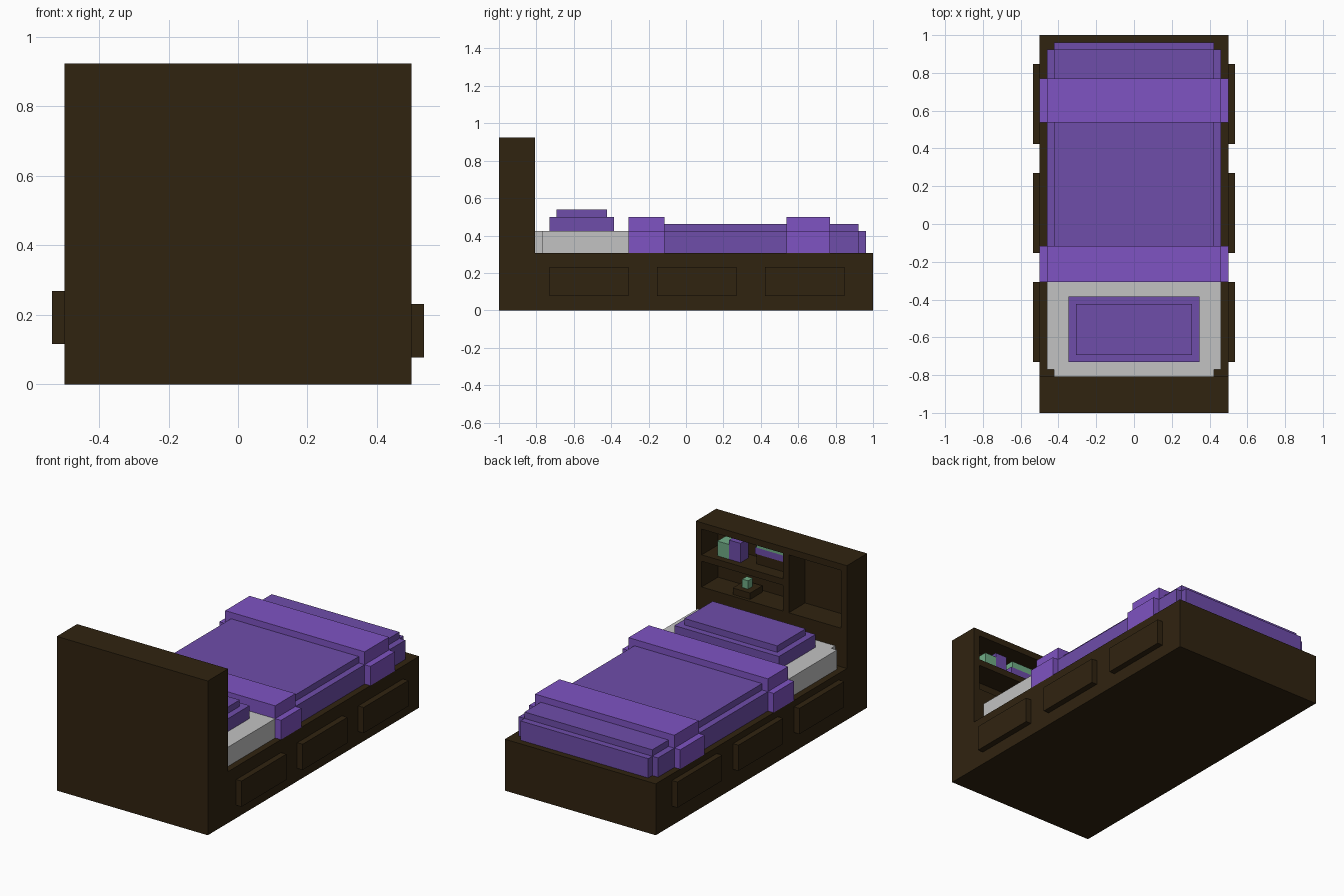
import bpy, bmesh
from mathutils import Vector

cube = bpy.data.objects.get("Cube")
if cube:
    bpy.data.objects.remove(cube, do_unlink=True)

U = 1 / 26  # one design step; the bed is 26 x 52 steps


def material(name, rgb):
    """Flat material from sRGB 0-255 values."""
    lin = [((c / 255 + 0.055) / 1.055) ** 2.4 if c > 10 else c / 255 / 12.92 for c in rgb]
    m = bpy.data.materials.new(name)
    m.use_nodes = True
    m.diffuse_color = (*lin, 1)
    bsdf = next(n for n in m.node_tree.nodes if n.type == 'BSDF_PRINCIPLED')
    bsdf.inputs["Base Color"].default_value = (*lin, 1)
    bsdf.inputs["Roughness"].default_value = 0.9
    return m


WOOD = material("dark_wood", (48, 35, 16))
BLANKET = material("blanket_purple", (110, 77, 170))
FOLD = material("fold_purple", (126, 83, 194))
SHEET = material("sheet_grey", (194, 194, 194))
GREEN = material("ornament_green", (112, 172, 134))


def finish(name, bm, mat):
    bmesh.ops.recalc_face_normals(bm, faces=bm.faces)
    bmesh.ops.scale(bm, vec=(U, U, U), verts=bm.verts)
    mesh = bpy.data.meshes.new(name)
    bm.to_mesh(mesh)
    bm.free()
    mesh.materials.append(mat)
    obj = bpy.data.objects.new(name, mesh)
    bpy.context.collection.objects.link(obj)
    return obj


def boxes(name, mat, *ranges):
    """One object from boxes given as (x0, x1, y0, y1, z0, z1) in steps."""
    bm = bmesh.new()
    for x0, x1, y0, y1, z0, z1 in ranges:
        verts = bmesh.ops.create_cube(bm, size=1)["verts"]
        bmesh.ops.scale(bm, vec=(x1 - x0, y1 - y0, z1 - z0), verts=verts)
        bmesh.ops.translate(bm, vec=((x0 + x1) / 2, (y0 + y1) / 2, (z0 + z1) / 2), verts=verts)
    return finish(name, bm, mat)


def extrusion(name, mat, half, direction):
    """Extrude a closed outline: the +x half given, the other half mirrored."""
    outline = half + [(-p[0], p[1], p[2]) for p in reversed(half)]
    bm = bmesh.new()
    face = bm.faces.new([bm.verts.new(p) for p in outline])
    out = bmesh.ops.extrude_face_region(bm, geom=[face])["geom"]
    bmesh.ops.translate(bm, vec=Vector(direction),
                        verts=[v for v in out if isinstance(v, bmesh.types.BMVert)])
    return finish(name, bm, mat)


# Bed base
boxes("base", WOOD, (-13, 13, -21, 26, 0, 8))

# Headboard: solid lower part, back panel, frame, divider and shelf
boxes("headboard", WOOD,
      (-13, 13, -26, -21, 0, 14),
      (-13, 13, -26, -25, 14, 24),
      (12, 13, -25, -21, 14, 24),
      (-13, -12, -25, -21, 14, 24),
      (-12, 12, -25, -21, 23, 24))
boxes("headboard_divider", WOOD, (-3, -2, -25, -21, 14, 23))
boxes("headboard_shelf", WOOD, (-2, 12, -25, -21, 18, 19))

# Drawer fronts, set one step lower on the left side
for side, sign, z in (("left", 1, 2), ("right", -1, 3)):
    for i, y in enumerate((-19, -4, 11)):
        x0, x1 = sorted((13 * sign, 13.93 * sign))
        boxes(f"drawer_{side}_{i + 1}", WOOD, (x0, x1, y, y + 11, z, z + 4))

# Mattress with notched head corners
extrusion("mattress", SHEET,
          [(12, -7, 8), (12, -20, 8), (11, -20, 8), (11, -21, 8)], (0, 0, 3))

# Blanket: notched lower layer and a narrower top layer
extrusion("blanket_lower", BLANKET,
          [(12, -7, 8), (12, 24, 8), (11, 24, 8), (11, 25, 8)], (0, 0, 3))
boxes("blanket_upper", BLANKET, (-11, 11, -7, 24, 11, 12))

# Folded bands wrapped over the blanket
for name, y0, y1 in (("fold_head", -8, -3), ("fold_foot", 14, 20)):
    extrusion(name, FOLD,
              [(13, y0, 8), (13, y0, 11), (12, y0, 11), (12, y0, 13)], (0, y1 - y0, 0))

# Pillow
boxes("pillow", BLANKET, (-9, 9, -19, -10, 11, 13))
boxes("pillow_top", BLANKET, (-8, 8, -18, -11, 13, 14))

# Upper shelf contents
boxes("standing_book_green", GREEN, (8, 10, -25, -22, 19, 21.3))
boxes("standing_book_purple", BLANKET, (6, 8, -24, -22, 19, 22))
boxes("book_rest", WOOD, (-2, 4, -25, -23, 19, 20.5))
boxes("lying_book_purple", BLANKET, (-2, 4.2, -25, -23, 20.5, 21.5))
boxes("lying_book_green", GREEN, (-1.8, 4, -25, -23, 21.5, 22.5))

# Lower shelf ornament on a small stand
boxes("ornament_stand", WOOD, (4, 7, -24.5, -21.5, 14, 15))
boxes("ornament", GREEN, (5, 6, -23.5, -22.4, 15, 16.3))
